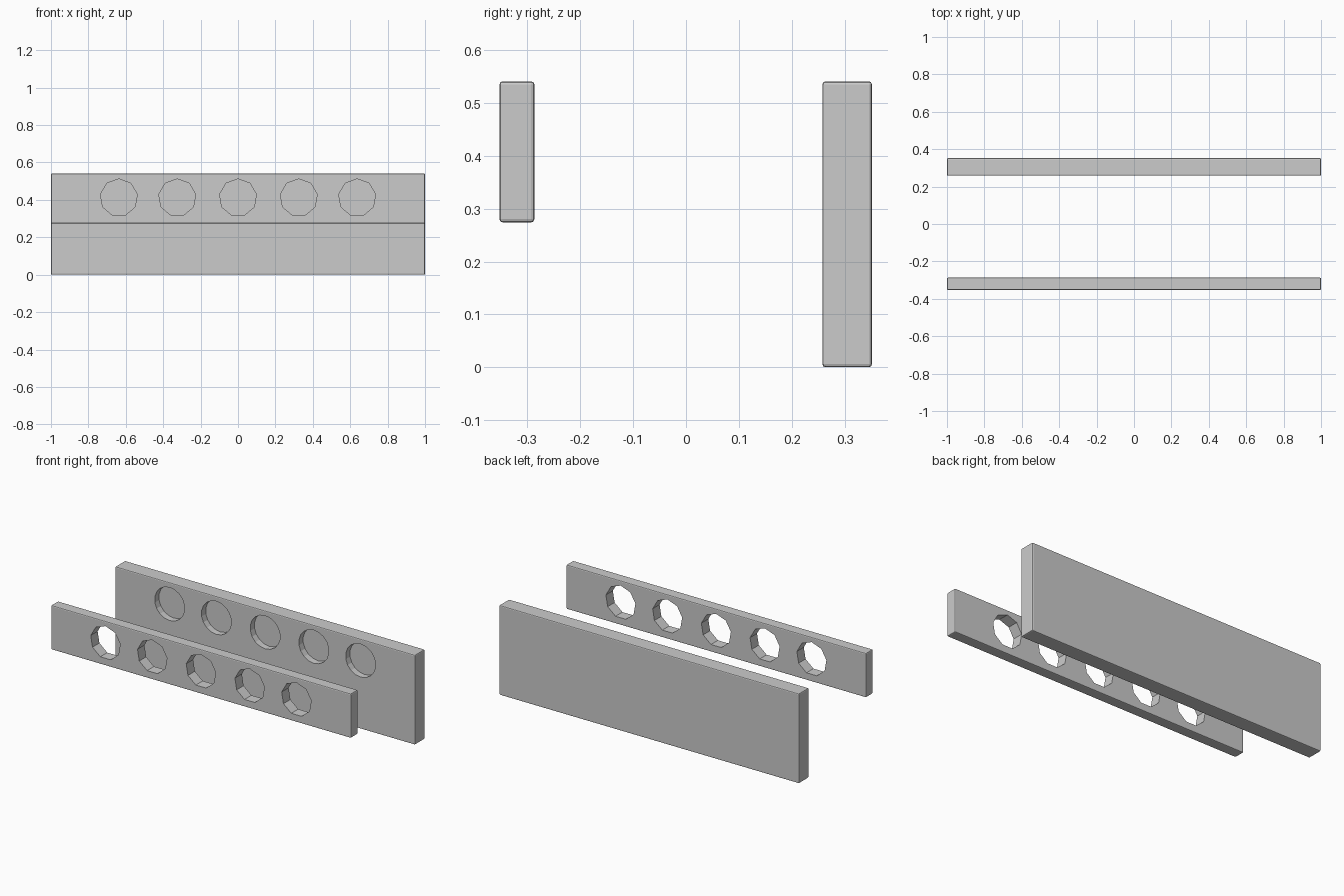
import bpy, bmesh
from math import pi, sin, cos

if "Cube" in bpy.data.objects:
    bpy.data.objects.remove(bpy.data.objects["Cube"])

HOLES_X = [-0.637, -0.325, 0.0, 0.325, 0.637]
HOLE_Z = 0.412


def board(name, y0, y1, z0, z1):
    """Long board with slightly softened edges."""
    bm = bmesh.new()
    bmesh.ops.create_cube(bm, size=1)
    for v in bm.verts:
        v.co.x *= 2
        v.co.y = (y0 + y1) / 2 + v.co.y * (y1 - y0)
        v.co.z = (z0 + z1) / 2 + v.co.z * (z1 - z0)
    bmesh.ops.bevel(bm, geom=bm.edges[:], offset=0.006, segments=2,
                    profile=0.5, affect='EDGES')
    return to_object(name, bm)


def to_object(name, bm):
    bmesh.ops.recalc_face_normals(bm, faces=bm.faces[:])
    me = bpy.data.meshes.new(name)
    bm.to_mesh(me)
    bm.free()
    ob = bpy.data.objects.new(name, me)
    bpy.context.collection.objects.link(ob)
    return ob


def cut_row(target, sides, radius, y0, y1):
    """Cut a row of polygonal holes running along y."""
    bm = bmesh.new()
    for x in HOLES_X:
        ring = [bm.verts.new((x + radius * cos(pi / 2 + 2 * pi * i / sides), y0,
                              HOLE_Z + radius * sin(pi / 2 + 2 * pi * i / sides)))
                for i in range(sides)]
        face = bm.faces.new(ring)
        ext = bmesh.ops.extrude_face_region(bm, geom=[face], use_keep_orig=True)
        for v in ext['geom']:
            if isinstance(v, bmesh.types.BMVert):
                v.co.y = y1
    cutter = to_object(target.name + "_hole_cutter", bm)
    cutter.hide_render = True
    cutter.hide_viewport = True
    mod = target.modifiers.new("holes", 'BOOLEAN')
    mod.operation = 'DIFFERENCE'
    mod.solver = 'EXACT'
    mod.object = cutter


# front rail with through holes
front = board("front_rail", -0.353, -0.287, 0.274, 0.541)
cut_row(front, 9, 0.1, -0.5, -0.2)

# tall back board with shallow round pockets facing the front rail
back = board("back_board", 0.258, 0.352, 0.0, 0.541)
cut_row(back, 18, 0.1, 0.2, 0.298)
